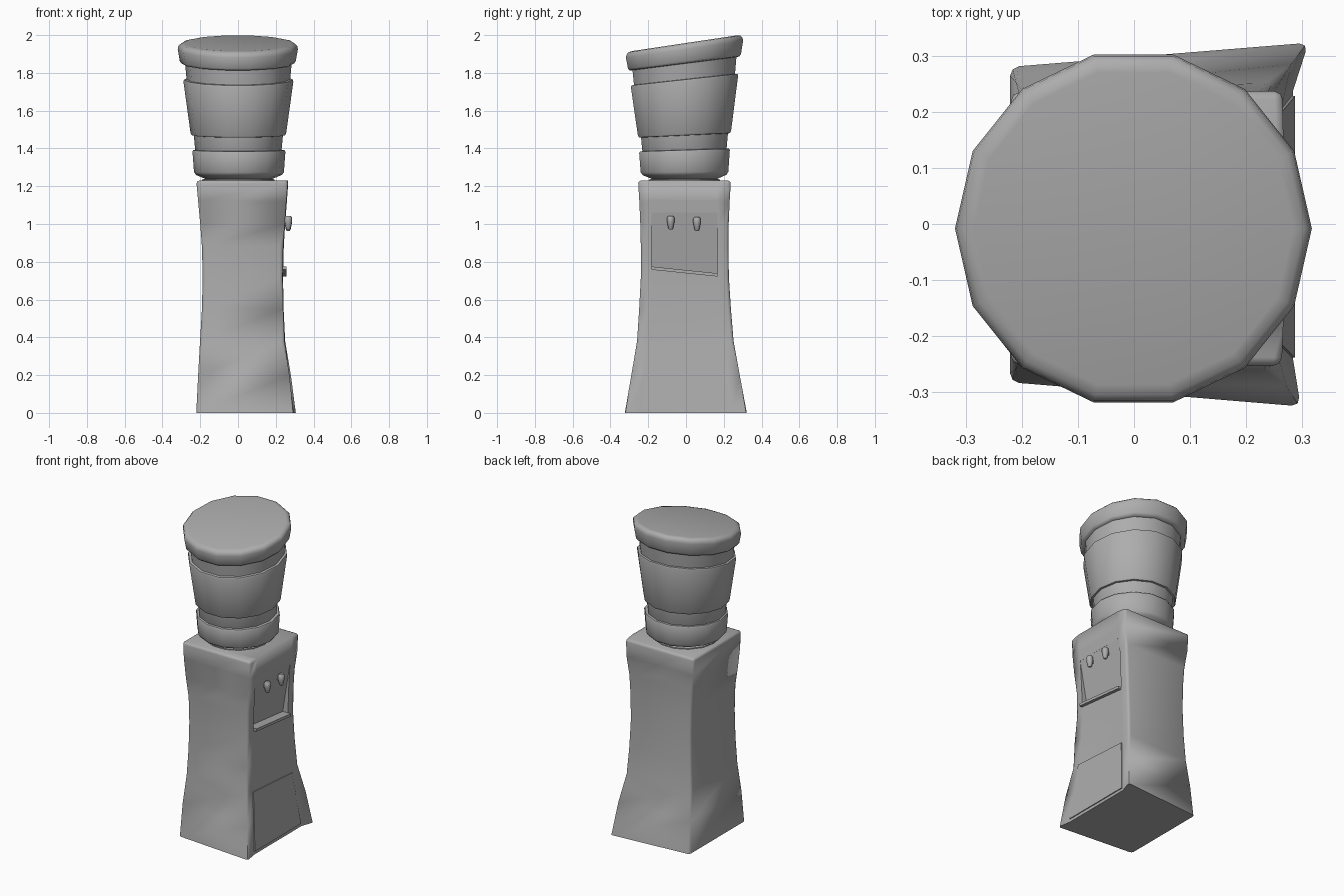
import bpy, bmesh, math

if "Cube" in bpy.data.objects:
    bpy.data.objects.remove(bpy.data.objects["Cube"])

grey = bpy.data.materials.new("mid_grey")
grey.diffuse_color = (0.42, 0.42, 0.42, 1)
grey.use_nodes = True
grey.node_tree.nodes["Principled BSDF"].inputs["Base Color"].default_value = grey.diffuse_color


def smooth(ob, angle):
    bpy.ops.object.select_all(action='DESELECT')
    bpy.context.view_layer.objects.active = ob
    ob.select_set(True)
    bpy.ops.object.shade_smooth_by_angle(angle=math.radians(angle))


def finish(name, bm, angle):
    bmesh.ops.recalc_face_normals(bm, faces=bm.faces)
    me = bpy.data.meshes.new(name)
    bm.to_mesh(me)
    bm.free()
    me.materials.append(grey)
    ob = bpy.data.objects.new(name, me)
    bpy.context.collection.objects.link(ob)
    smooth(ob, angle)
    return ob


def loft(rings):
    """Skin equal-length rings of points and close both ends."""
    bm = bmesh.new()
    vs = [[bm.verts.new(p) for p in r] for r in rings]
    n = len(vs[0])
    for a, b in zip(vs, vs[1:]):
        for i in range(n):
            j = (i + 1) % n
            bm.faces.new((a[i], a[j], b[j], b[i]))
    bm.faces.new(vs[0][::-1])
    bm.faces.new(vs[-1])
    return bm, vs


def lathe(name, profile, sides=14, cx=0.002, cy=-0.008, lean=None, angle=50):
    """Stack of rings (radius, z); lean gives the slope of each ring."""
    rings = []
    for r, z in profile:
        s = lean(z) if lean else 0
        ring = []
        for i in range(sides):
            a = 2 * math.pi * i / sides
            x, y = r * math.cos(a), r * math.sin(a)
            ring.append((cx + x, cy + y, z + s * y))
        rings.append(ring)
    return finish(name, loft(rings)[0], angle)


def block(name, low, high):
    return finish(name, loft([low, high])[0], 30)


# Cabinet: z, back x, back half width, front half width, corner x at -y and +y,
# then inset face x and half width
sections = [
    (0.00, -0.221, 0.281, 0.324, 0.297, 0.311, 0.283, 0.237),
    (0.20, -0.211, 0.256, 0.287, 0.272, 0.280, 0.264, 0.214),
    (0.38, -0.201, 0.239, 0.256, 0.247, 0.251, 0.246, 0.190),
    (0.55, -0.191, 0.233, 0.243, 0.239, 0.242, 0.240, 0.180),
    (0.72, -0.187, 0.230, 0.233, 0.236, 0.239, 0.237, 0.175),
    (0.88, -0.191, 0.230, 0.232, 0.239, 0.243, 0.241, 0.175),
    (1.00, -0.200, 0.232, 0.234, 0.247, 0.250, 0.248, 0.175),
    (1.12, -0.211, 0.237, 0.239, 0.256, 0.259, 0.257, 0.175),
    (1.23, -0.221, 0.244, 0.246, 0.265, 0.267, 0.266, 0.175),
]
rings = []
for z, bx, bw, fw, xa, xb, ix, iw in sections:
    c = -0.001 - 0.007 * min(z, 1)
    rings.append([(bx, c - bw, z), (xa, c - fw, z), (ix, c - iw, z),
                  (ix, c + iw, z), (xb, c + fw, z), (bx, c + bw, z)])
bm, vs = loft(rings)
# Round the four upright corners and the top rim
column = {v: k for r in vs for k, v in enumerate(r)}
top = set(vs[-1])
rim = [e for e in bm.edges
       if (e.verts[0] in top and e.verts[1] in top)
       or (column[e.verts[0]] == column[e.verts[1]] and column[e.verts[0]] in (0, 1, 4, 5))]
bmesh.ops.bevel(bm, geom=rim, offset=0.016, segments=2, profile=0.5, affect='EDGES')
cabinet = finish("cabinet", bm, 50)

# Dispensing recess: a wedge deepest at its slanted floor
ya, yb = -0.183, 0.166
cutter = block("recess_cutter",
               [(0.200, ya, 0.775), (0.40, ya, 0.775), (0.40, yb, 0.738), (0.200, yb, 0.738)],
               [(0.252, ya, 1.06), (0.40, ya, 1.06), (0.40, yb, 1.06), (0.252, yb, 1.06)])
cutter.hide_render = True
mod = cabinet.modifiers.new("recess", 'BOOLEAN')
mod.operation = 'DIFFERENCE'
mod.solver = 'EXACT'
mod.object = cutter
bpy.context.view_layer.objects.active = cabinet
bpy.ops.object.modifier_apply(modifier=mod.name)
bpy.data.objects.remove(cutter)
smooth(cabinet, 50)

# Drip lip along the recess floor
lip = [(0.222, ya, 0.758), (0.258, ya, 0.758), (0.258, yb, 0.722), (0.222, yb, 0.722)]
block("drip_lip", lip, [(x, y, z + 0.017) for x, y, z in lip])

# Lower access panel, barely proud of the inset front
block("lower_panel",
      [(0.26, -0.238, 0.02), (0.287, -0.238, 0.02), (0.287, 0.228, 0.02), (0.26, 0.228, 0.02)],
      [(0.23, -0.203, 0.377), (0.252, -0.203, 0.377), (0.254, 0.188, 0.352), (0.23, 0.188, 0.352)])

# Two taps with short stems
for side, y, dz in (("left", -0.081, 0.0), ("right", 0.058, -0.006)):
    lathe("tap_" + side, [(0.008, 0.970 + dz), (0.012, 0.975 + dz), (0.020, 1.012 + dz),
                          (0.020, 1.034 + dz), (0.013, 1.043 + dz)], 8, 0.266, y)
    stem = [(0.225, y - 0.008, 1.0 + dz), (0.262, y - 0.008, 1.0 + dz),
            (0.262, y + 0.008, 1.0 + dz), (0.225, y + 0.008, 1.0 + dz)]
    block("tap_stem_" + side, stem, [(px, py, pz + 0.022) for px, py, pz in stem])


# Bottle: stacked rings leaning gradually more towards the top
def lean(z):
    return 0.15 * max(0, (z - 1.24) / 0.72)


lathe("bottle_seat", [(0.192, 1.215), (0.192, 1.236), (0.17, 1.239)])
lathe("bottle_collar", [(0.13, 1.225), (0.18, 1.240), (0.228, 1.260), (0.238, 1.275),
                        (0.246, 1.383), (0.242, 1.391), (0.224, 1.393)], cx=0.005, lean=lean)
lathe("bottle_core", [(0.20, 1.33), (0.228, 1.385), (0.237, 1.48), (0.272, 1.74),
                      (0.284, 1.87)], lean=lean)
lathe("bottle_sleeve", [(0.232, 1.468), (0.247, 1.470), (0.253, 1.480), (0.291, 1.754),
                        (0.288, 1.764), (0.268, 1.767)], lean=lean)
lathe("bottle_cap", [(0.278, 1.848), (0.299, 1.851), (0.307, 1.862), (0.318, 1.925),
                     (0.315, 1.942), (0.304, 1.953), (0.285, 1.957)],
      cx=-0.001, lean=lean, angle=60)
